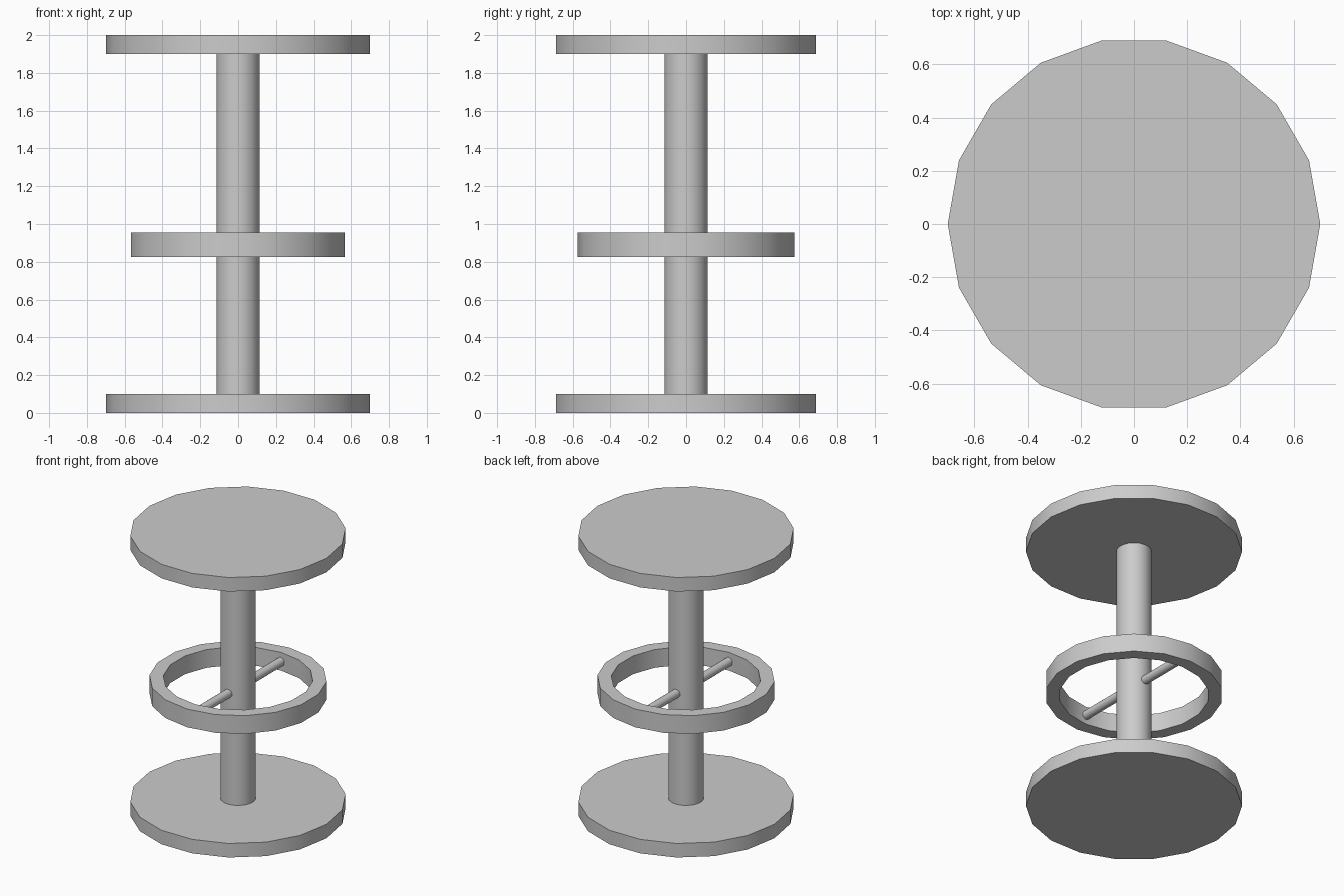
import bpy
import bmesh
from math import cos, sin, pi

if "Cube" in bpy.data.objects:
    bpy.data.objects.remove(bpy.data.objects["Cube"])

SIDES = 18


def finish(obj, name):
    obj.name = name
    bpy.ops.object.shade_smooth_by_angle(angle=pi / 6)
    return obj


def cylinder(name, radius, depth, location, rotation=(0, 0, 0), sides=SIDES):
    bpy.ops.mesh.primitive_cylinder_add(vertices=sides, radius=radius, depth=depth,
                                        location=location, rotation=rotation)
    return finish(bpy.context.object, name)


def ring(name, outer, inner, z0, z1):
    # rectangular section swept around z, with a corner facing +y
    bm = bmesh.new()
    section = [(outer, z0), (outer, z1), (inner, z1), (inner, z0)]
    loops = []
    for i in range(SIDES):
        a = pi / 2 + 2 * pi * i / SIDES
        loops.append([bm.verts.new((r * cos(a), r * sin(a), z)) for r, z in section])
    for i in range(SIDES):
        a, b = loops[i], loops[(i + 1) % SIDES]
        for j in range(4):
            k = (j + 1) % 4
            bm.faces.new((a[j], b[j], b[k], a[k]))
    bmesh.ops.recalc_face_normals(bm, faces=bm.faces)
    mesh = bpy.data.meshes.new(name)
    bm.to_mesh(mesh)
    bm.free()
    obj = bpy.data.objects.new(name, mesh)
    bpy.context.collection.objects.link(obj)
    bpy.ops.object.select_all(action='DESELECT')
    obj.select_set(True)
    bpy.context.view_layer.objects.active = obj
    return finish(obj, name)


# Base and seat discs, with corners on the x axis
for name, z in (("base", 0.05), ("seat", 1.95)):
    cylinder(name, 0.70, 0.10, (0, 0, z), (0, 0, pi / 2))

# Central post
cylinder("post", 0.115, 1.80, (0, 0, 1.0))

# Foot ring and the rod that carries it through the post
ring("foot_ring", 0.575, 0.485, 0.825, 0.955)
cylinder("support_rod", 0.03, 1.04, (0, 0, 0.89), (pi / 2, 0, 0))
